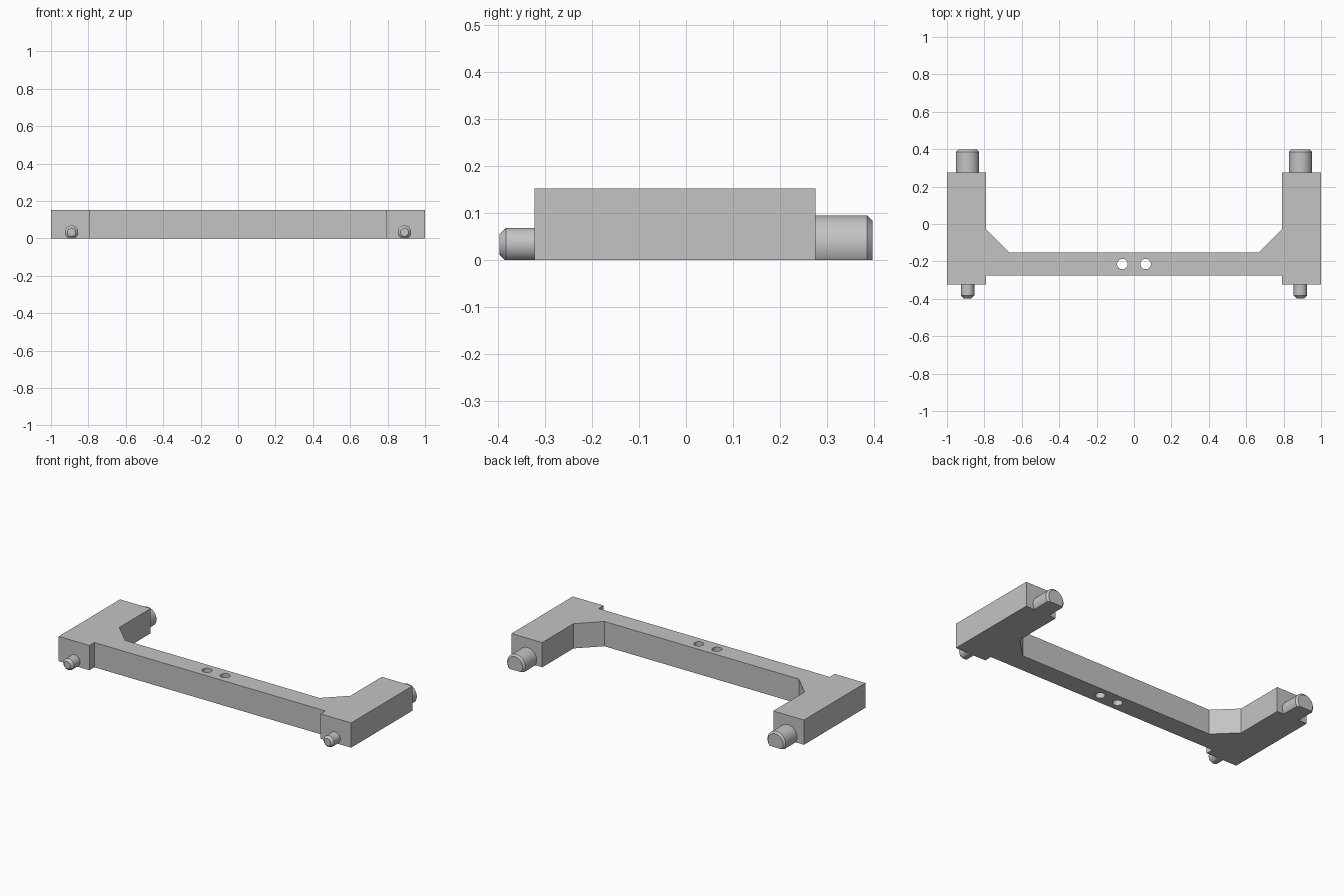
import bpy, bmesh, math
from mathutils import Matrix, Vector

if "Cube" in bpy.data.objects:
    bpy.data.objects.remove(bpy.data.objects["Cube"])

HEIGHT = 0.153
PEG_X, PEG_Z = 0.89, 0.033

grey = bpy.data.materials.new("plain grey")
grey.diffuse_color = (0.55, 0.55, 0.55, 1)
grey.use_nodes = True
grey.node_tree.nodes["Principled BSDF"].inputs["Base Color"].default_value = grey.diffuse_color


def make_object(name, bm):
    bmesh.ops.recalc_face_normals(bm, faces=bm.faces)
    mesh = bpy.data.meshes.new(name)
    bm.to_mesh(mesh)
    bm.free()
    mesh.materials.append(grey)
    obj = bpy.data.objects.new(name, mesh)
    bpy.context.collection.objects.link(obj)
    return obj


def select_only(obj):
    bpy.ops.object.select_all(action='DESELECT')
    obj.select_set(True)
    bpy.context.view_layer.objects.active = obj


def smooth(obj):
    select_only(obj)
    bpy.ops.object.shade_smooth_by_angle(angle=math.radians(30))


def make_peg(name, x, y_root, y_tip, radius, chamfer):
    """Chamfered round peg along y, cut flat where it meets the ground."""
    d = 1 if y_tip > y_root else -1
    stations = [(y_root, radius), (y_tip - d * chamfer, radius),
                (y_tip, radius - chamfer)]
    bm = bmesh.new()
    n = 40
    rings = [[bm.verts.new((x + r * math.cos(2 * math.pi * i / n), y,
                            PEG_Z + r * math.sin(2 * math.pi * i / n)))
              for i in range(n)] for y, r in stations]
    for a, b in zip(rings, rings[1:]):
        for i in range(n):
            j = (i + 1) % n
            bm.faces.new((a[i], a[j], b[j], b[i]))
    bm.faces.new(rings[0])
    bm.faces.new(rings[-1])
    cut = bmesh.ops.bisect_plane(
        bm, geom=bm.verts[:] + bm.edges[:] + bm.faces[:],
        plane_co=Vector((0, 0, 0)), plane_no=Vector((0, 0, 1)),
        clear_inner=True)
    edges = [e for e in cut["geom_cut"] if isinstance(e, bmesh.types.BMEdge)]
    bmesh.ops.contextual_create(bm, geom=edges)
    smooth(make_object(name, bm))


# Bracket body: cross bar, two arms and inner corner gussets in one outline
half = [(0.79, -0.275), (0.79, -0.323), (1.0, -0.323), (1.0, 0.276),
        (0.79, 0.276), (0.79, -0.03), (0.665, -0.153)]
outline = half + [(-x, y) for x, y in reversed(half)]
bm = bmesh.new()
base = bm.faces.new([bm.verts.new((x, y, 0)) for x, y in outline])
top = bmesh.ops.extrude_face_region(bm, geom=[base])["geom"]
bmesh.ops.translate(bm, vec=(0, 0, HEIGHT),
                    verts=[v for v in top if isinstance(v, bmesh.types.BMVert)])
body = make_object("bracket_body", bm)

# Two screw holes through the cross bar
bm = bmesh.new()
for x in (-0.062, 0.062):
    bmesh.ops.create_cone(bm, cap_ends=True, segments=32, radius1=0.028,
                          radius2=0.028, depth=0.4,
                          matrix=Matrix.Translation((x, -0.214, HEIGHT / 2)))
cutter = make_object("hole_cutter", bm)
cutter.hide_render = True
mod = body.modifiers.new("screw holes", 'BOOLEAN')
mod.operation = 'DIFFERENCE'
mod.solver = 'EXACT'
mod.object = cutter
select_only(body)
bpy.ops.object.modifier_apply(modifier=mod.name)
bpy.data.objects.remove(cutter)
smooth(body)

# Thin front pegs and thick rear pegs on both arms
for side, x in (("left", -PEG_X), ("right", PEG_X)):
    make_peg(side + "_front_peg", x, -0.323, -0.397, 0.036, 0.014)
    make_peg(side + "_rear_peg", x, 0.276, 0.397, 0.0625, 0.011)
